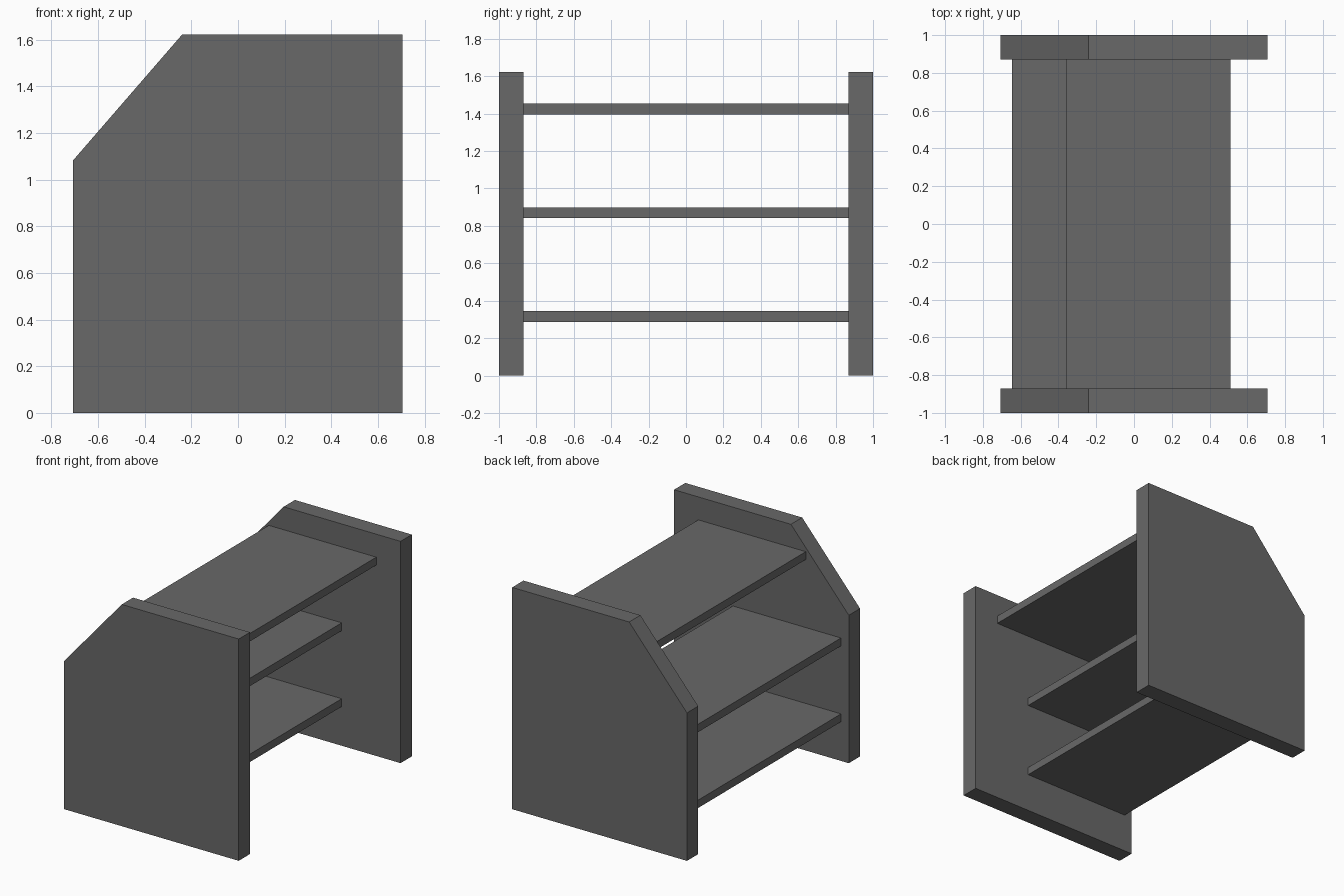
import bpy, bmesh

if "Cube" in bpy.data.objects:
    bpy.data.objects.remove(bpy.data.objects["Cube"])

grey = bpy.data.materials.new("dark grey")
grey.diffuse_color = (0.14, 0.14, 0.14, 1)
grey.use_nodes = True
grey.node_tree.nodes["Principled BSDF"].inputs["Base Color"].default_value = grey.diffuse_color


def extrude_profile(name, profile, y0, y1):
    """Extrude an x-z outline from y0 to y1."""
    bm = bmesh.new()
    face = bm.faces.new([bm.verts.new((x, y0, z)) for x, z in profile])
    ext = bmesh.ops.extrude_face_region(bm, geom=[face], use_keep_orig=True)
    verts = [g for g in ext["geom"] if isinstance(g, bmesh.types.BMVert)]
    bmesh.ops.translate(bm, verts=verts, vec=(0, y1 - y0, 0))
    bmesh.ops.recalc_face_normals(bm, faces=bm.faces)
    mesh = bpy.data.meshes.new(name)
    bm.to_mesh(mesh)
    bm.free()
    mesh.materials.append(grey)
    obj = bpy.data.objects.new(name, mesh)
    bpy.context.collection.objects.link(obj)
    return obj


# Side panels with one sloped corner
panel = [(-0.708, 0), (0.706, 0), (0.706, 1.622), (-0.24, 1.622), (-0.708, 1.082)]
extrude_profile("front_side_panel", panel, -1.0, -0.87)
extrude_profile("back_side_panel", panel, 0.87, 1.0)

# Shelves: the top one sits further right, behind the slope
shelves = [("bottom_shelf", -0.645, 0.23, 0.286),
           ("middle_shelf", -0.645, 0.23, 0.841),
           ("top_shelf", -0.36, 0.51, 1.396)]
for name, x0, x1, z in shelves:
    top = z + 0.058
    extrude_profile(name, [(x0, z), (x1, z), (x1, top), (x0, top)], -0.87, 0.87)
